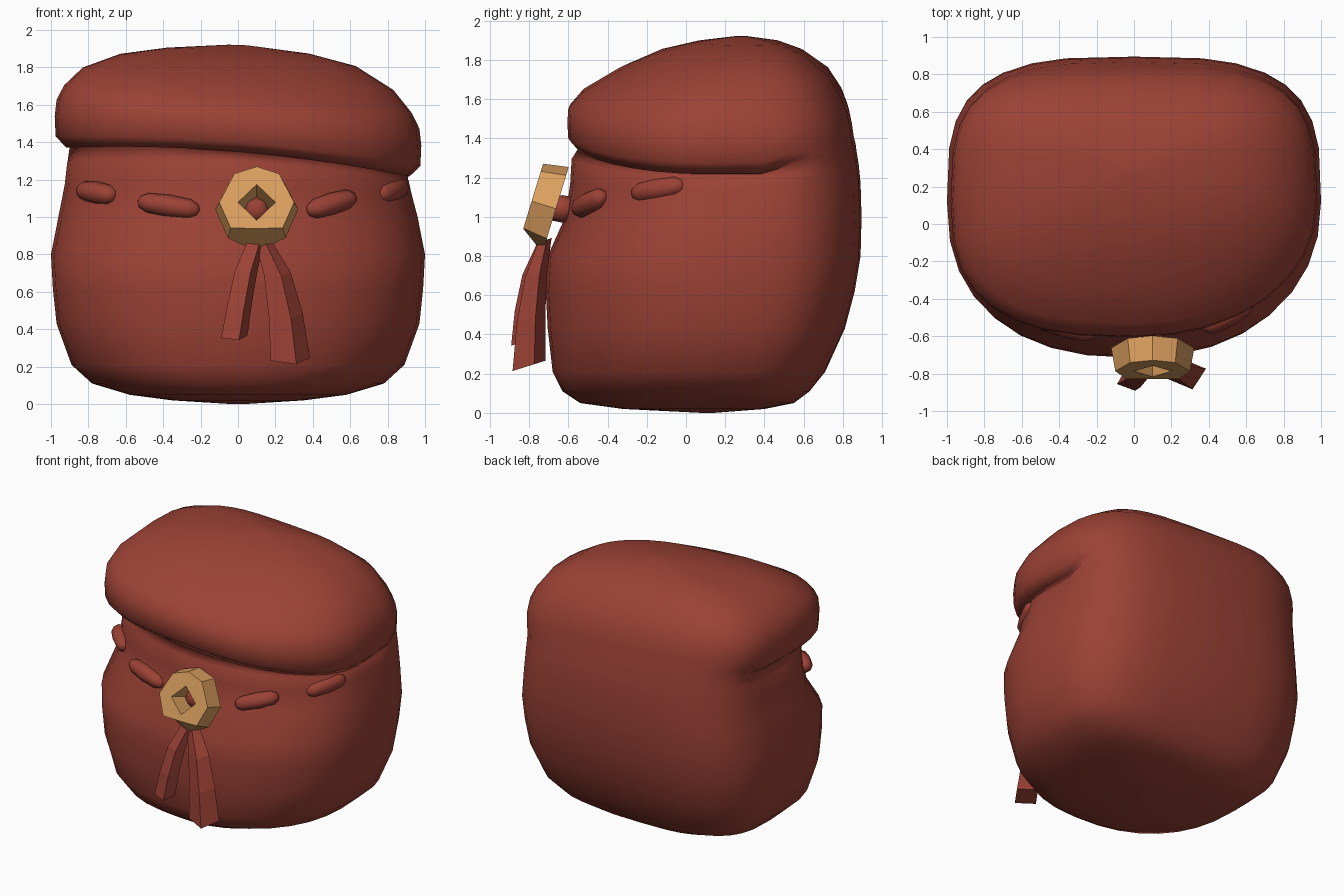
import bpy, bmesh, math
from mathutils import Vector, Matrix

cube = bpy.data.objects.get("Cube")
if cube:
    bpy.data.objects.remove(cube)


def material(name, rgb):
    m = bpy.data.materials.new(name)
    m.use_nodes = True
    m.diffuse_color = (*rgb, 1)
    m.node_tree.nodes["Principled BSDF"].inputs["Base Color"].default_value = (*rgb, 1)
    return m


RED = material("red cloth", (0.33, 0.054, 0.036))
GOLD = material("gold", (0.71, 0.35, 0.115))


def finish(name, bm, mat, smooth=False):
    bmesh.ops.recalc_face_normals(bm, faces=bm.faces)
    for f in bm.faces:
        f.smooth = smooth
    mesh = bpy.data.meshes.new(name)
    bm.to_mesh(mesh)
    bm.free()
    mesh.materials.append(mat)
    obj = bpy.data.objects.new(name, mesh)
    bpy.context.collection.objects.link(obj)
    return obj


def loft(rings, caps=True, closed=False):
    """Join rings of points with quads."""
    bm = bmesh.new()
    vs = [[bm.verts.new(p) for p in r] for r in rings]
    n = len(vs[0])
    pairs = list(zip(vs, vs[1:])) + ([(vs[-1], vs[0])] if closed else [])
    for a, b in pairs:
        for i in range(n):
            j = (i + 1) % n
            bm.faces.new((a[i], a[j], b[j], b[i]))
    if caps:
        bm.faces.new(vs[0])
        bm.faces.new(vs[-1])
    return bm


def clamp(v):
    return max(0.0, min(1.0, v))


# Squareness of the front corners (left, right) for each zone of the pouch
BODY, NECK, FLAP = (2.2, 2.4), (1.95, 2.0), (2.1, 2.75)

# Pouch: zone, then height, half width, front y, back y;
# pinch, side sag and drop only act in front of the flap hinge
PROFILE = [
    (BODY, 0.0, .03, .08, .14), (BODY, .02, .35, -.32, .40),
    (BODY, .05, .58, -.54, .55), (BODY, .11, .78, -.63, .63),
    (BODY, .21, .89, -.68, .71), (BODY, .43, .97, -.705, .81),
    (BODY, .62, .99, -.715, .86), (BODY, .80, 1.0, -.705, .89),
    (NECK, 1.0, .98, -.63, .895, .02), (NECK, 1.17, .965, -.62, .89, .04, .02),
    (NECK, 1.27, .96, -.62, .88, .05, .05, -.025),
    (NECK, 1.33, .96, -.62, .87, .11, .05, -.035),
    (FLAP, 1.37, .965, -.59, .865, .05, .06, .02),
    (FLAP, 1.41, .975, -.60, .855, 0, .05, .01), (FLAP, 1.48, .98, -.605, .845, 0, .02),
    (FLAP, 1.55, .97, -.60, .83), (FLAP, 1.63, .93, -.53, .80),
    (FLAP, 1.74, .83, -.35, .73), (FLAP, 1.84, .63, -.14, .60),
    (FLAP, 1.89, .38, .05, .48), (FLAP, 1.92, .05, .25, .31),
]


def pouch_ring(zone, z, w, front, back, pinch=0, sag=0, drop=0, n=32):
    cy = max(front, min(back, .12)) if z < 1.7 else (front + back) / 2
    slant = .08 * clamp((z - 1.1) / .25) * clamp((2.1 - z) / .4)
    ring = []
    for i in range(n):
        a = math.tau * i / n
        c, s = math.cos(a), math.sin(a)
        e = 3.3 if s > 0 else zone[0 if c > 0 else 1]
        x = w * math.copysign(abs(c) ** (2 / e), c)
        y = (back - cy if s > 0 else cy - front) * math.copysign(abs(s) ** (2 / e), s)
        fade = clamp((.57 - (y + cy)) / .17)
        k = 1 - pinch * fade
        ring.append((x * k, cy + y * k, z - slant * x - (sag * x * x + drop) * fade))
    return ring


finish("pouch", loft([pouch_ring(*p) for p in PROFILE]), RED, True)


# Drawstring stitches: centre, direction, length
def bead(name, centre, direction, length, thick=.06):
    bm = bmesh.new()
    bmesh.ops.create_uvsphere(bm, u_segments=8, v_segments=6, radius=1)
    for v in bm.verts:
        v.co.z = math.copysign(abs(v.co.z) ** .55, v.co.z)
    rot = Vector(direction).to_track_quat('Z', 'Y').to_matrix().to_4x4()
    bm.transform(Matrix.Translation(centre) @ rot
                 @ Matrix.Diagonal((thick, thick, length / 2, 1)))
    finish(name, bm, RED, True)


bead("stitch_right_outer", (-.755, -.30, 1.13), (.19, -.19, -.03), .28)
bead("stitch_right_inner", (-.37, -.545, 1.06), (.34, -.09, -.05), .35)
bead("stitch_left_inner", (.50, -.49, 1.07), (.27, .15, .08), .31)
bead("stitch_left_outer", (.82, -.14, 1.14), (.14, .27, .05), .31)
bead("knot", (.10, -.63, 1.04), (0, 1, 0), .14, .07)

# Coin toggle: faceted ring with a diamond hole, leaning back
ANGLES = (90, 53, 0, -46, -90, -134, 180, 127)


def coin_ring(radius, depth, hole=False):
    pts = []
    for i, deg in enumerate(ANGLES):
        a = math.radians(45 * (2 - i) if hole else deg)
        r = radius * (.7071 if hole and i % 2 else 1)
        if not hole and i == 4:
            r *= .73 if depth < 0 else 1.06
        pts.append((r * math.cos(a), depth, r * math.sin(a)))
    return pts


coin = loft([coin_ring(.20, -.065), coin_ring(.222, .065),
             coin_ring(.07, .065, True), coin_ring(.10, -.065, True)],
            caps=False, closed=True)
coin.transform(Matrix.Translation((.10, -.725, 1.06)) @ Matrix.Rotation(math.radians(-17), 4, 'X'))
finish("coin_toggle", coin, GOLD)


# Tassel strips: four-sided, widening downwards
def tassel(name, path, turn):
    rings = []
    for x, y, z, r in path:
        rings.append([(x + r * math.cos(turn + k * math.pi / 2),
                       y + .8 * r * math.sin(turn + k * math.pi / 2),
                       z + .25 * r * math.sin(turn + k * math.pi / 2)) for k in range(4)])
    finish(name, loft(rings), RED)


tassel("tassel_short", [(.10, -.72, .88, .05), (.045, -.785, .72, .065),
                        (.01, -.82, .54, .07), (-.02, -.835, .36, .075)], .35)
tassel("tassel_long", [(.13, -.72, .88, .045), (.21, -.765, .70, .075),
                       (.255, -.79, .48, .095), (.28, -.80, .24, .11)], .3)
